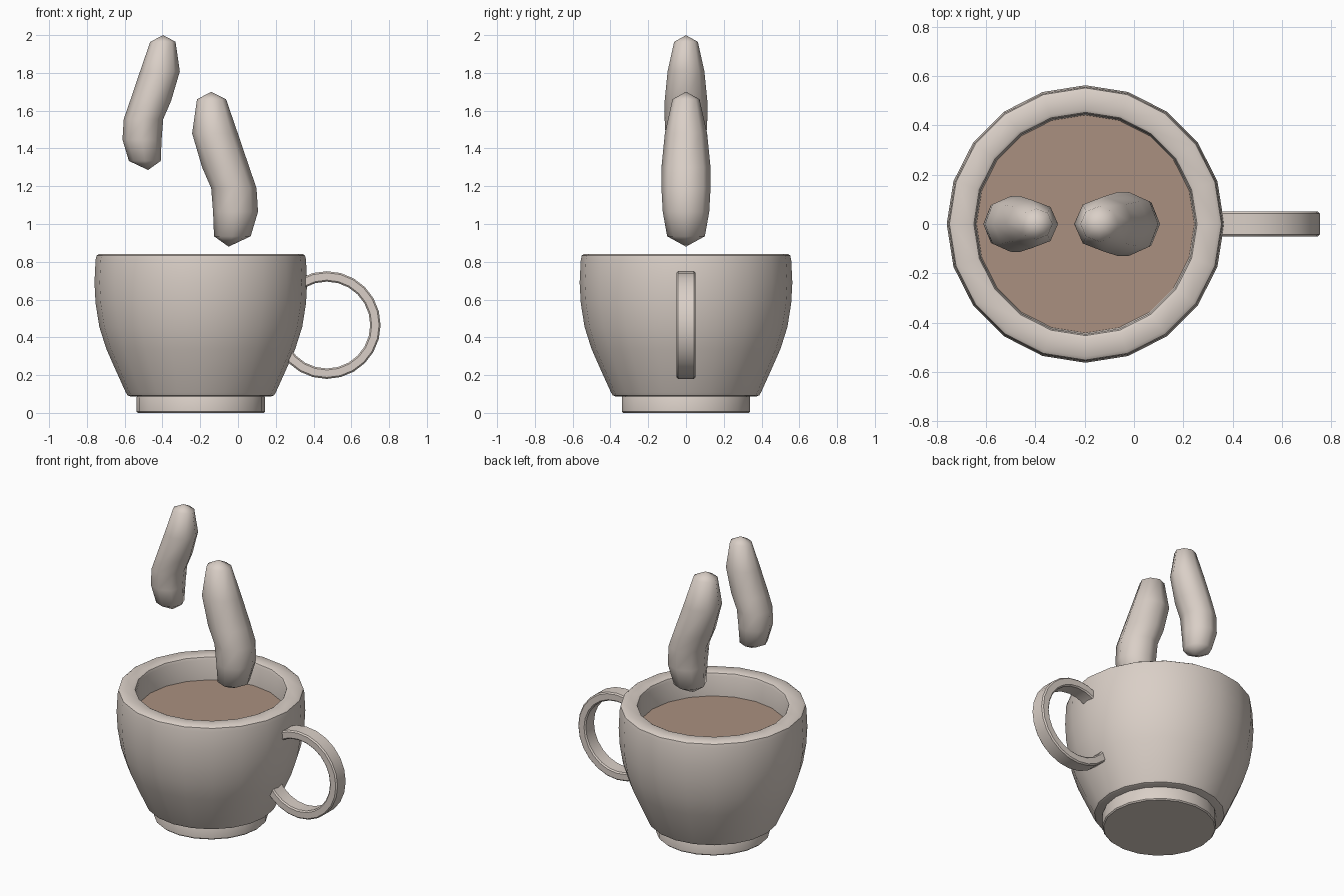
import bpy, bmesh, math
from math import sin, cos, radians, tau

if "Cube" in bpy.data.objects:
    bpy.data.objects.remove(bpy.data.objects["Cube"])

CX = -0.197      # cup axis


def material(name, rgb):
    m = bpy.data.materials.new(name)
    m.diffuse_color = (*rgb, 1)
    m.use_nodes = True
    m.node_tree.nodes["Principled BSDF"].inputs["Base Color"].default_value = m.diffuse_color
    return m


ceramic = material("pale_ceramic", (0.70, 0.625, 0.57))
coffee_brown = material("coffee_brown", (0.40, 0.28, 0.215))


def finish(name, bm, mat, angle):
    bmesh.ops.recalc_face_normals(bm, faces=bm.faces)
    me = bpy.data.meshes.new(name)
    bm.to_mesh(me)
    bm.free()
    me.materials.append(mat)
    ob = bpy.data.objects.new(name, me)
    bpy.context.collection.objects.link(ob)
    bpy.ops.object.select_all(action='DESELECT')
    ob.select_set(True)
    bpy.context.view_layer.objects.active = ob
    bpy.ops.object.shade_smooth_by_angle(angle=radians(angle))
    return ob


def skin(bm, rings, closed=False):
    """Join successive rings of vertices with quads."""
    pairs = list(zip(rings, rings[1:])) + ([(rings[-1], rings[0])] if closed else [])
    for a, b in pairs:
        n = len(a)
        for i in range(n):
            j = (i + 1) % n
            bm.faces.new((a[i], a[j], b[j], b[i]))


def rings_object(name, rows, sides, mat, angle, tips=None):
    """rows: (z, centre x, radius x, radius y); ends are flat caps or tips."""
    bm = bmesh.new()
    rings = [[bm.verts.new((c + rx * cos(tau * i / sides), ry * sin(tau * i / sides), z))
              for i in range(sides)] for z, c, rx, ry in rows]
    skin(bm, rings)
    for k, ring in enumerate((rings[0], rings[-1])):
        if tips:
            p = bm.verts.new(tips[k])
            for i in range(sides):
                bm.faces.new((p, ring[i], ring[(i + 1) % sides]))
        else:
            bm.faces.new(ring)
    return finish(name, bm, mat, angle)


def lathe(name, profile, mat):
    return rings_object(name, [(z, CX, r, r) for r, z in profile], 20, mat, 35)


# cup bowl: outside, rounded rim, then inside wall down to the floor
lathe("cup_body", [
    (0.375, 0.088), (0.388, 0.093), (0.397, 0.108), (0.450, 0.225), (0.500, 0.338),
    (0.537, 0.455), (0.557, 0.58), (0.563, 0.69), (0.557, 0.81), (0.552, 0.833),
    (0.538, 0.842), (0.465, 0.842), (0.453, 0.836), (0.447, 0.82), (0.442, 0.69),
    (0.435, 0.50), (0.390, 0.32), (0.300, 0.16)], ceramic)

# foot ring
lathe("cup_foot", [(0.333, 0), (0.340, 0.007), (0.340, 0.082), (0.334, 0.095)], ceramic)

# coffee surface
lathe("coffee", [(0.443, 0.685), (0.443, 0.690)], coffee_brown)

# handle: bevelled rectangular section swept round an arc into the cup wall
bm = bmesh.new()
section = [(0.230, -0.042), (0.238, -0.05), (0.277, -0.05), (0.285, -0.042),
           (0.285, 0.042), (0.277, 0.05), (0.238, 0.05), (0.230, 0.042)]
rings = []
for k in range(-10, 10):
    a = radians(15 * k)
    rings.append([bm.verts.new((0.470 + r * cos(a), y, 0.465 + r * sin(a)))
                  for r, y in section])
skin(bm, rings)
bm.faces.new(rings[0])
bm.faces.new(rings[-1])
finish("handle", bm, ceramic, 35)

# two steam wisps, the second a smaller mirrored copy of the first
wisp = [(0.935, -0.030, 0.097, 0.100), (1.065, -0.013, 0.119, 0.123),
        (1.190, -0.022, 0.120, 0.130), (1.300, -0.065, 0.125, 0.130),
        (1.480, -0.122, 0.121, 0.112), (1.660, -0.140, 0.077, 0.072)]


def steam(name, x0, z0, sx, s):
    def place(x, z):
        return x0 + (x + 0.05) * sx * s, z0 + (z - 0.88) * s
    rows = []
    for z, c, rx, ry in wisp:
        x, zz = place(c, z)
        rows.append((zz, x, rx * s, ry * s))
    tips = []
    for x, z in ((-0.05, 0.88), (-0.142, 1.70)):
        px, pz = place(x, z)
        tips.append((px, 0, pz))
    rings_object(name, rows, 8, ceramic, 80, tips)


steam("steam_low", -0.05, 0.88, 1, 1)
steam("steam_high", -0.476, 1.286, -1, 0.87)
